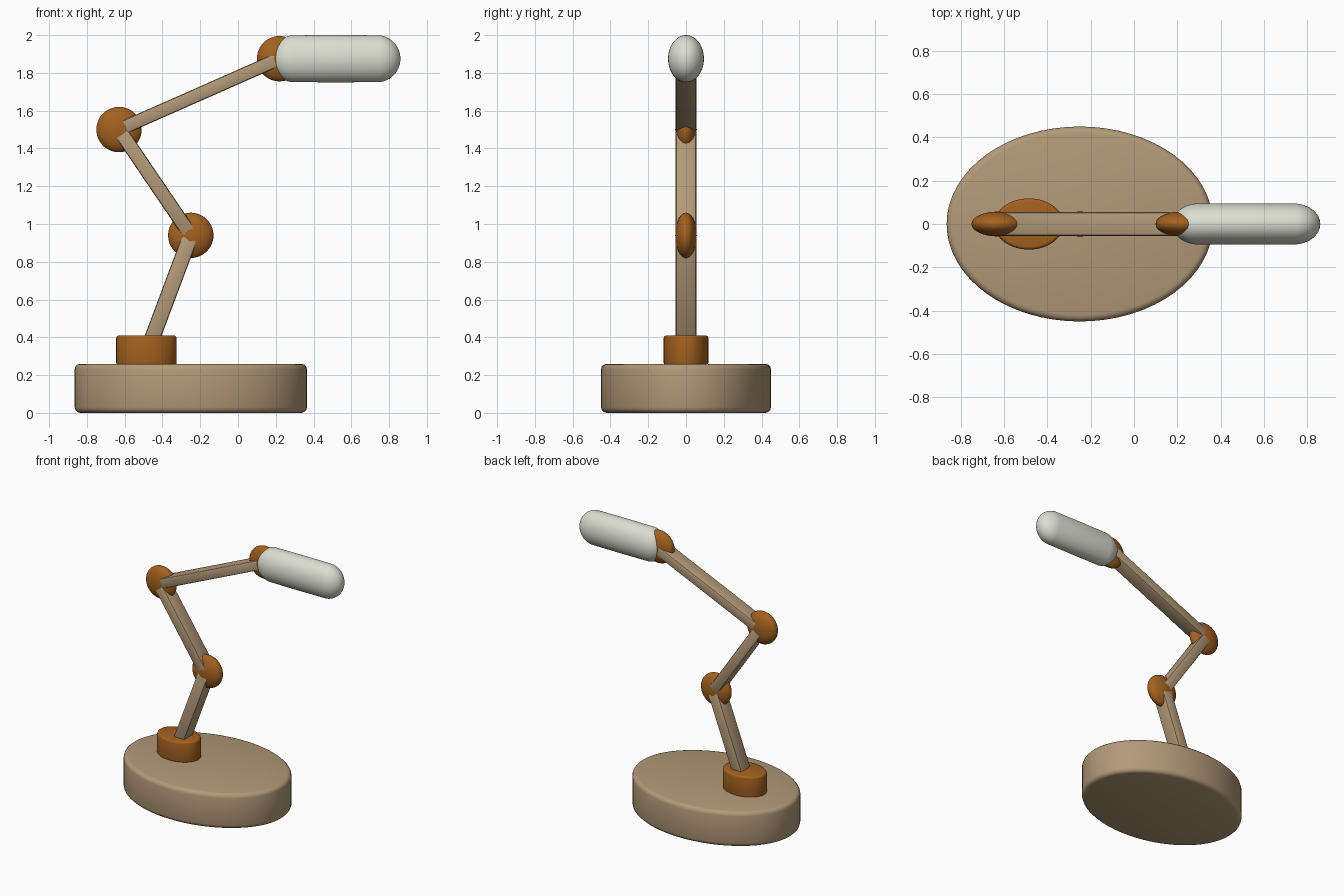
import bpy
import math
from mathutils import Vector

cube = bpy.data.objects.get("Cube")
if cube:
    bpy.data.objects.remove(cube, do_unlink=True)


def make_material(name, rgb):
    mat = bpy.data.materials.new(name)
    mat.use_nodes = True
    mat.diffuse_color = (*rgb, 1)
    mat.node_tree.nodes["Principled BSDF"].inputs["Base Color"].default_value = (*rgb, 1)
    return mat


tan = make_material("tan", (0.45, 0.32, 0.19))
copper = make_material("copper_brown", (0.37, 0.12, 0.014))
white = make_material("warm_white", (0.72, 0.73, 0.64))


def finish(name, mat, bevel=0, segments=3):
    """Name and colour the active object, round its edges and shade it."""
    obj = bpy.context.object
    obj.name = name
    obj.data.materials.append(mat)
    bpy.ops.object.transform_apply(location=False, rotation=True, scale=True)
    if bevel:
        mod = obj.modifiers.new("rounded_edges", "BEVEL")
        mod.width = bevel
        mod.segments = segments
        mod.limit_method = "ANGLE"
        bpy.ops.object.modifier_apply(modifier=mod.name)
    bpy.ops.object.shade_smooth_by_angle(angle=math.radians(35))
    return obj


def oval_disc(name, mat, x, rx, ry, bottom, top, bevel):
    bpy.ops.mesh.primitive_cylinder_add(
        vertices=64, radius=1, depth=1, location=(x, 0, (bottom + top) / 2))
    bpy.context.object.scale = (rx, ry, top - bottom)
    return finish(name, mat, bevel)


def joint(name, centre):
    bpy.ops.mesh.primitive_uv_sphere_add(segments=48, ring_count=24, radius=1, location=centre)
    bpy.context.object.scale = (0.12, 0.057, 0.12)
    return finish(name, copper)


def arm(name, start, end, thickness, start_gap, end_gap):
    """Rectangular bar between two points, stopping short by the gaps."""
    direction = (end - start).normalized()
    a, b = start + direction * start_gap, end - direction * end_gap
    bpy.ops.mesh.primitive_cube_add(size=1, location=(a + b) / 2)
    obj = bpy.context.object
    obj.scale = (thickness, 0.11, (b - a).length)
    obj.rotation_euler = (0, math.atan2(direction.x, direction.z), 0)
    return finish(name, tan, 0.012, 2)


# Base and collar
oval_disc("base", tan, -0.25, 0.615, 0.45, 0, 0.26, 0.03)
oval_disc("collar", copper, -0.485, 0.16, 0.118, 0.25, 0.41, 0.015)

# Joints and arms
foot = Vector((-0.49, 0, 0.3))
elbow = Vector((-0.25, 0, 0.94))
shoulder = Vector((-0.63, 0, 1.5))
neck = Vector((0.22, 0, 1.875))
joint("lower_joint", elbow)
joint("middle_joint", shoulder)
joint("head_joint", neck)
arm("lower_arm", foot, elbow, 0.084, 0, 0.01)
arm("middle_arm", elbow, shoulder, 0.076, 0.01, 0.02)
arm("upper_arm", shoulder, neck, 0.072, 0.03, 0)

# Lamp head: a sphere pulled apart into a capsule
bpy.ops.mesh.primitive_uv_sphere_add(segments=48, ring_count=24, radius=0.125)
lamp = bpy.context.object
lamp.rotation_euler = (0, math.pi / 2, 0)
lamp.location = (0.5175, 0, 1.875)
for v in lamp.data.vertices:
    v.co.y *= 0.76
    if abs(v.co.z) < 0.001:
        v.co.z = 0
    else:
        v.co.z += math.copysign(0.2175, v.co.z)
finish("lamp_head", white)
